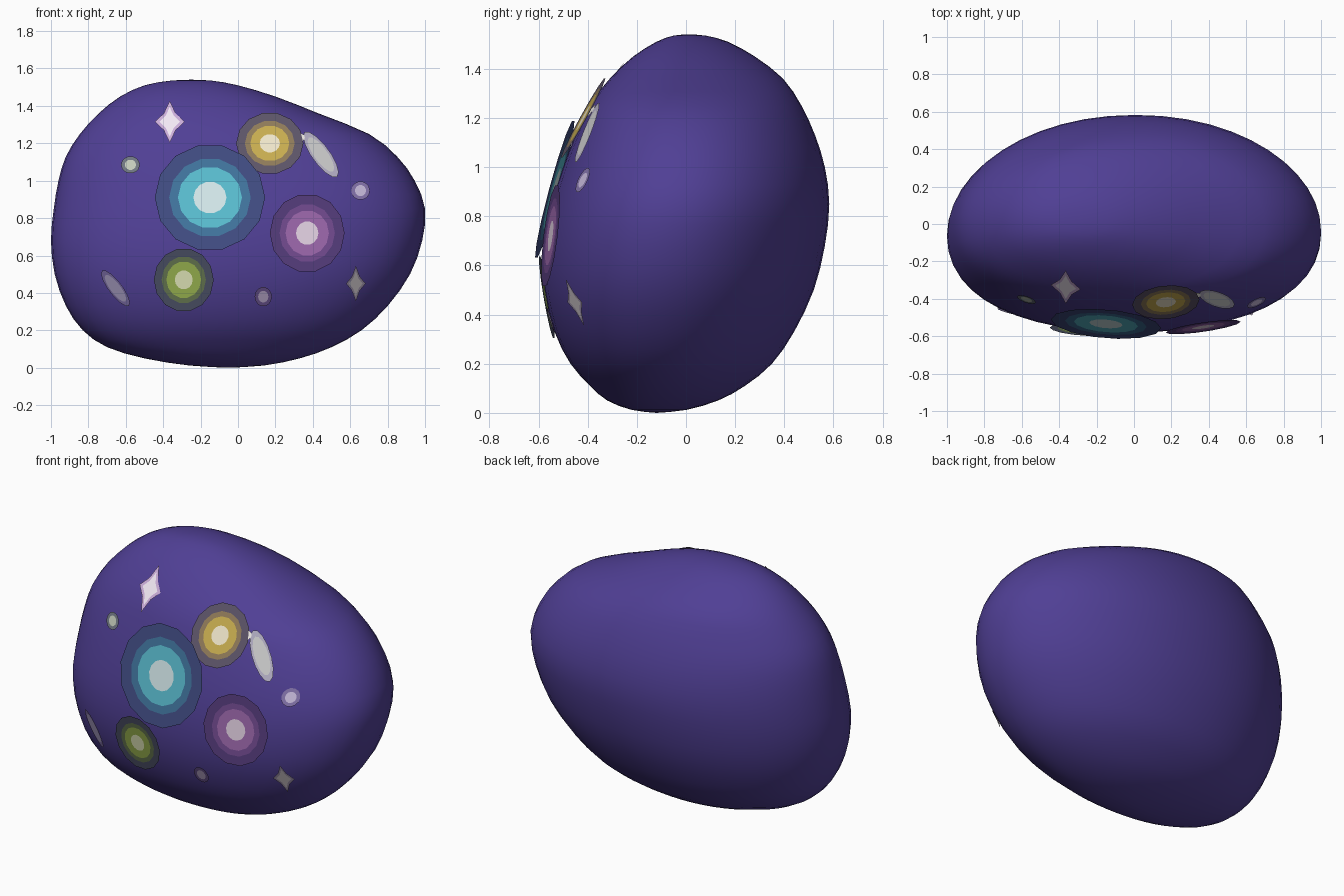
import bpy, bmesh
from math import sin, cos, pi, copysign
from mathutils import Vector
from mathutils.bvhtree import BVHTree

if "Cube" in bpy.data.objects:
    bpy.data.objects.remove(bpy.data.objects["Cube"])


def material(name, rgb):
    m = bpy.data.materials.new(name)
    m.diffuse_color = (*rgb, 1)
    m.use_nodes = True
    m.node_tree.nodes["Principled BSDF"].inputs["Base Color"].default_value = m.diffuse_color
    return m


def finish(bm, name, mats, smooth):
    me = bpy.data.meshes.new(name)
    bm.to_mesh(me)
    for m in mats:
        me.materials.append(m)
    for p in me.polygons:
        p.use_smooth = smooth
    ob = bpy.data.objects.new(name, me)
    bpy.context.collection.objects.link(ob)
    return ob


# Body cross-sections: height, left, right, front, back
ROWS = [Vector(r) for r in [
    (0, -.05, -.05, -.12, -.12), (.012, -.26, .14, -.22, 0),
    (.05, -.5, .33, -.32, .13), (.11, -.7, .5, -.39, .24),
    (.2, -.83, .66, -.47, .35), (.33, -.92, .8, -.535, .44),
    (.5, -.98, .92, -.575, .52), (.68, -1, .985, -.575, .565),
    (.85, -.985, 1, -.545, .583), (1, -.96, .945, -.5, .565),
    (1.13, -.92, .85, -.45, .525), (1.25, -.845, .7, -.395, .47),
    (1.36, -.745, .43, -.31, .395), (1.45, -.63, .2, -.215, .28),
    (1.51, -.5, 0, -.12, .17), (1.535, -.36, -.14, -.05, .08),
    (1.54, -.25, -.25, .01, .01)]]


def spline(a, b, c, d, t):
    return b + (c - a) * (t / 2) + (a * 2 - b * 5 + c * 4 - d) * (t * t / 2) \
        + (b * 3 - a - c * 3 + d) * (t ** 3 / 2)


sections, last = [], len(ROWS) - 1
for i in range(last):
    a, b, c, d = (ROWS[min(max(i + k, 0), last)] for k in (-1, 0, 1, 2))
    sections += [spline(a, b, c, d, t) for t in (0, .5)]

# Body: stacked rounded rings, ends swept slightly forward
N = 48
bm = bmesh.new()
rings = []
for z, xl, xr, yf, yb in sections[1:]:
    ring = []
    for k in range(N):
        a = 2 * pi * k / N
        u, v = (copysign(abs(f) ** (2 / 2.1), f) for f in (cos(a), sin(a)))
        hx, hy = (xr - xl) / 2, (yb - yf) / 2
        ring.append(bm.verts.new(((xl + xr) / 2 + hx * u,
                                  (yf + yb) / 2 + hy * v - .06 * hx * u * u, z)))
    rings.append(ring)
for r0, r1 in zip(rings, rings[1:]):
    for k in range(N):
        j = (k + 1) % N
        bm.faces.new((r0[k], r0[j], r1[j], r1[k]))
for row, ring in ((ROWS[0], rings[0]), (ROWS[-1], rings[-1])):
    pole = bm.verts.new((row[1], row[3], row[0]))
    for k in range(N):
        bm.faces.new((ring[k], ring[(k + 1) % N], pole))
bmesh.ops.recalc_face_normals(bm, faces=bm.faces)
surface = BVHTree.FromBMesh(bm)
finish(bm, "body", [material("violet", (.08, .05, .3))], True)


def decal(name, x, z, outline, layers, lift=.01):
    """Flat patch tangent to the front; layers = (scale, colour), outside in."""
    hit, n, _, _ = surface.ray_cast(Vector((x, -3, z)), Vector((0, 1, 0)))
    hit = hit + n * lift
    bm = bmesh.new()
    loops = []
    for s, _ in layers:
        loops.append([bm.verts.new((x + dx * s,
                                    hit.y - (n.x * dx + n.z * dz) * s / n.y,
                                    z + dz * s)) for dx, dz in outline])
    count = len(outline)
    for i, (lo, li) in enumerate(zip(loops, loops[1:])):
        for k in range(count):
            j = (k + 1) % count
            bm.faces.new((lo[k], lo[j], li[j], li[k])).material_index = i
    bm.faces.new(loops[-1]).material_index = len(layers) - 1
    finish(bm, name, [material(f"{name}_{i}", c) for i, (_, c) in enumerate(layers)], False)


def oval(rx, rz, tilt=0, n=14):
    pts = [(rx * cos(2 * pi * k / n), rz * sin(2 * pi * k / n)) for k in range(n)]
    return [(p * cos(tilt) - q * sin(tilt), p * sin(tilt) + q * cos(tilt)) for p, q in pts]


def star(w, h):
    return [(w, 0), (w * .4, h * .4), (0, h), (-w * .4, h * .4),
            (-w, 0), (-w * .4, -h * .4), (0, -h), (w * .4, -h * .4)]


# Glowing spots: halo, glow, ring, core
def spot(name, x, z, rx, rz, *colours):
    decal(name, x, z, oval(rx, rz), list(zip((1, .74, .58, .3), colours)))


spot("blue_spot", -.15, .91, .295, .285,
     (.05, .07, .22), (.05, .17, .33), (.1, .5, .62), (.65, .8, .82))
spot("yellow_spot", .17, 1.2, .18, .165,
     (.11, .09, .14), (.28, .2, .1), (.58, .42, .08), (.88, .8, .6))
spot("pink_spot", .37, .72, .2, .21,
     (.09, .045, .2), (.17, .07, .28), (.34, .14, .42), (.78, .65, .78))
spot("green_spot", -.29, .47, .16, .17,
     (.07, .08, .13), (.13, .18, .08), (.32, .45, .08), (.78, .82, .5))

# Four-pointed stars
decal("upper_star", -.365, 1.315, star(.08, .112),
      [(1, (.6, .42, .7)), (.7, (.9, .82, .92))])
decal("lower_star", .63, .45, star(.052, .095),
      [(1, (.36, .3, .42)), (.7, (.6, .55, .58))])

# Streaks
decal("bright_streak", .443, 1.14, oval(.148, .048, -.94),
      [(1, (.45, .42, .55)), (.75, (.85, .84, .86))], .015)
decal("dim_streak", -.655, .425, oval(.118, .036, -.92),
      [(1, (.16, .12, .3)), (.75, (.3, .26, .42))])

# Small dots
decal("streak_tip_dot", .33, 1.23, oval(.027, .024), [(1, (.85, .82, .78))], .025)
decal("left_dot", -.575, 1.085, oval(.05, .046),
      [(1, (.16, .18, .22)), (.6, (.55, .6, .5))])
decal("right_dot", .655, .947, oval(.05, .05),
      [(1, (.24, .18, .42)), (.6, (.6, .52, .75))])
decal("bottom_dot", .135, .38, oval(.046, .052),
      [(1, (.13, .08, .25)), (.6, (.42, .34, .52))])
